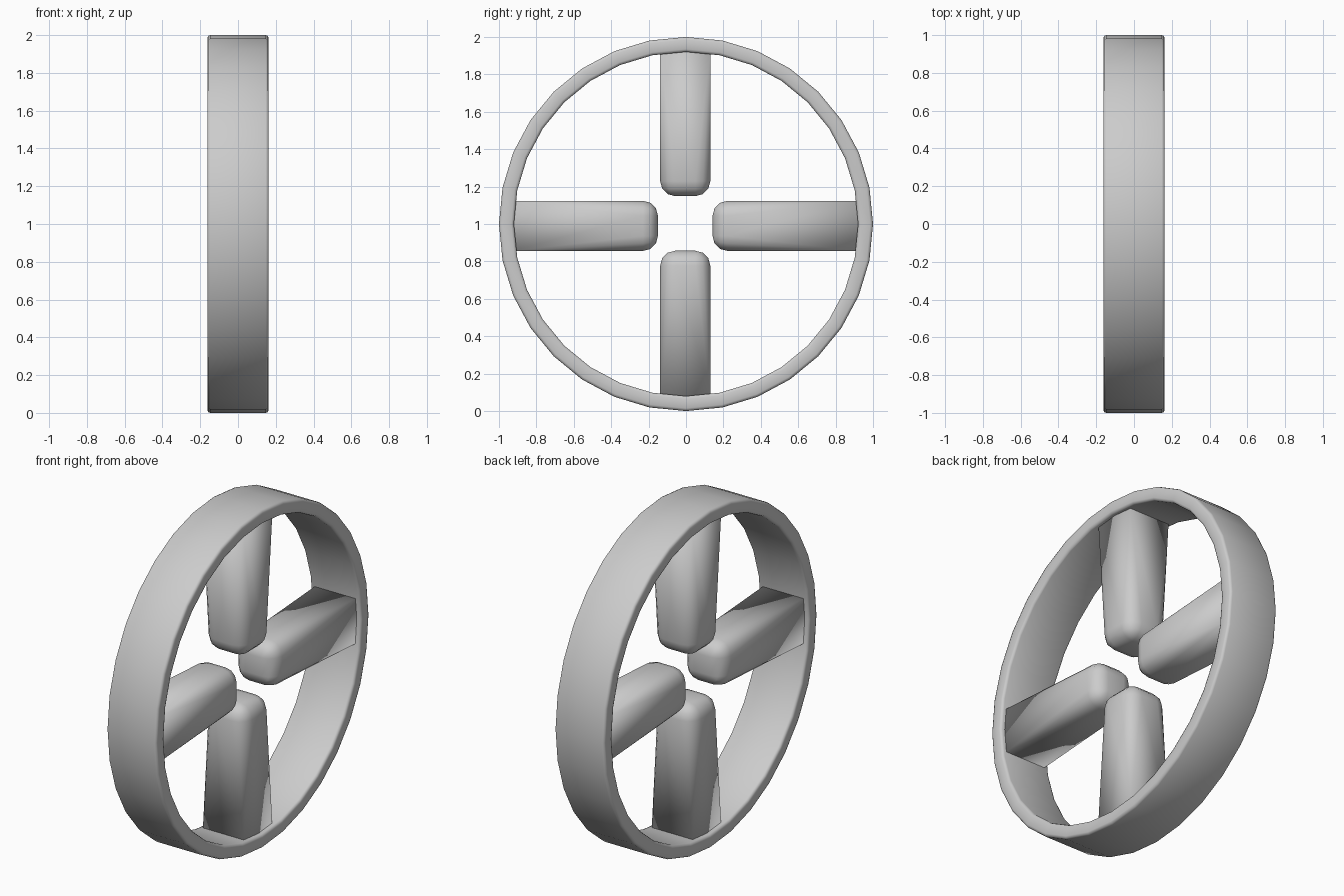
import bpy, bmesh, math
from mathutils import Vector, Matrix

if "Cube" in bpy.data.objects:
    bpy.data.objects.remove(bpy.data.objects["Cube"])

CENTER = Vector((0, 0, 1))


def finish(name, bm):
    bmesh.ops.remove_doubles(bm, verts=bm.verts, dist=1e-5)
    bmesh.ops.recalc_face_normals(bm, faces=bm.faces)
    for f in bm.faces:
        f.smooth = True
    me = bpy.data.meshes.new(name)
    bm.to_mesh(me)
    bm.free()
    ob = bpy.data.objects.new(name, me)
    bpy.context.collection.objects.link(ob)
    return ob


def skin(bm, loops, closed):
    rows = [[bm.verts.new(p) for p in loop] for loop in loops]
    n = len(rows[0])
    for i in range(len(rows) if closed else len(rows) - 1):
        a, b = rows[i], rows[(i + 1) % len(rows)]
        for j in range(n):
            k = (j + 1) % n
            bm.faces.new((a[j], a[k], b[k], b[j]))
    return rows


def rounded_rect(cx, cy, hx, hy, r, steps):
    pts = []
    for q, (sx, sy) in enumerate(((1, 1), (-1, 1), (-1, -1), (1, -1))):
        for i in range(steps + 1):
            a = math.pi / 2 * (q + i / steps)
            pts.append((cx + sx * (hx - r) + r * math.cos(a),
                        cy + sy * (hy - r) + r * math.sin(a)))
    return pts


# Outer rim: slightly rounded rectangular section swept around x
bm = bmesh.new()
section = rounded_rect(0, 0.96, 0.162, 0.04, 0.015, 2)
loops = []
for s in range(32):
    a = 2 * math.pi * s / 32
    loops.append([CENTER + Vector((x, r * math.sin(a), r * math.cos(a))) for x, r in section])
skin(bm, loops, True)
finish("wheel_rim", bm)


# Spokes: square at the rim, becoming rounded at the free inner end
HALF, R = 0.134, 0.08
stations = [(0.925, HALF, 0.0), (0.146 + R, HALF, R)]
for i in range(1, 4):
    a = math.pi / 2 * i / 3
    inset = R * (1 - math.cos(a))
    stations.append((0.146 + R - R * math.sin(a), HALF - inset, R * math.cos(a)))

for k, name in enumerate(("top", "left", "bottom", "right")):
    bm = bmesh.new()
    turn = Matrix.Rotation(k * math.pi / 2, 3, 'X')
    offset = CENTER + Vector((0, -0.004, 0.003 if k % 2 == 0 else -0.01))
    loops = [[offset + turn @ Vector((x, y, d)) for x, y in rounded_rect(0, 0, h, h, r, 3)]
             for d, h, r in stations]
    rows = skin(bm, loops, False)
    bm.faces.new(rows[0])
    bm.faces.new(rows[-1])
    finish(name + "_spoke", bm)
